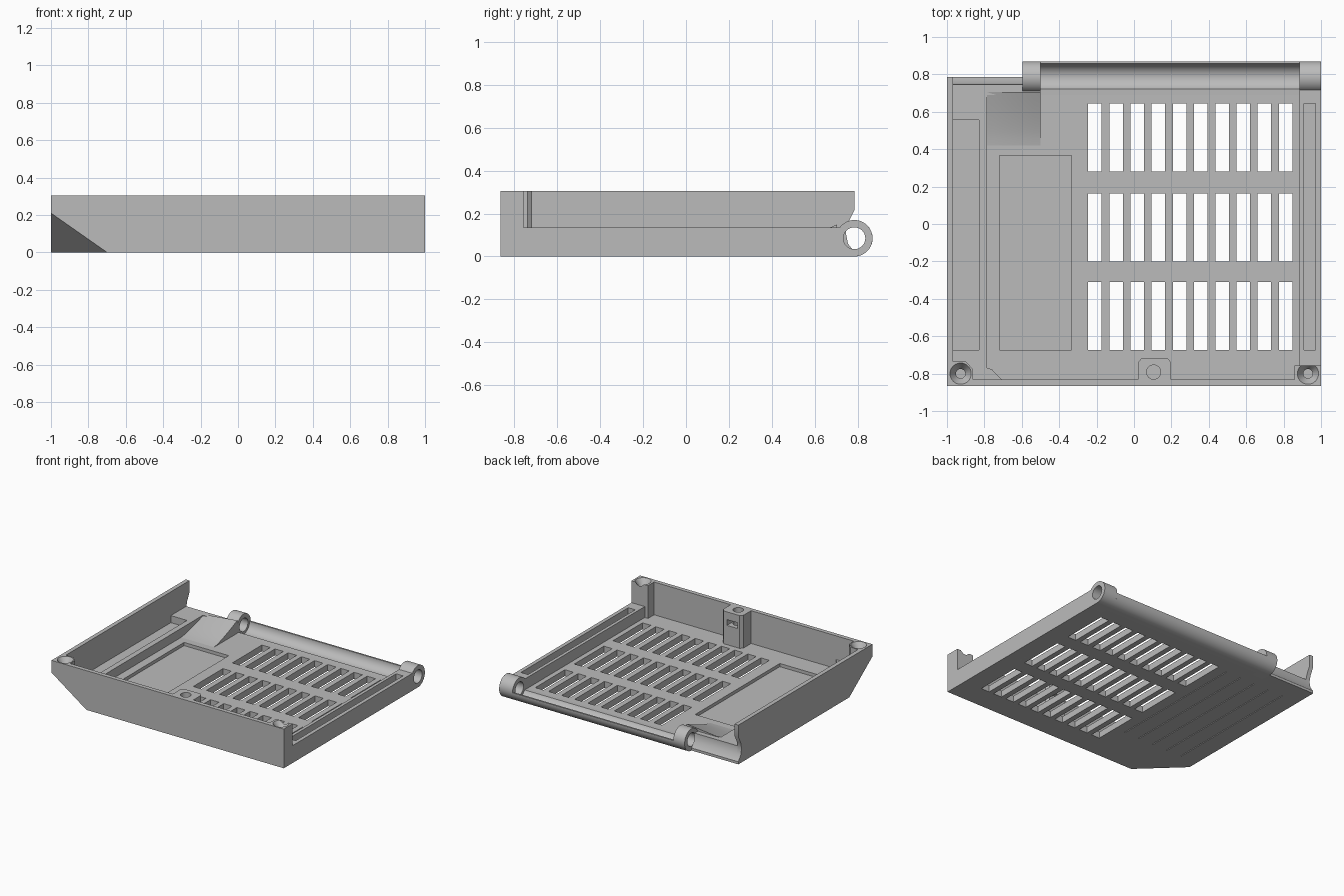
import bpy, bmesh, math
from mathutils import Vector

old = bpy.data.objects.get("Cube")
if old:
    bpy.data.objects.remove(old, do_unlink=True)

grey = bpy.data.materials.new("plain grey")
grey.use_nodes = True
grey.diffuse_color = (0.5, 0.5, 0.5, 1)
grey.node_tree.nodes["Principled BSDF"].inputs["Base Color"].default_value = (0.5, 0.5, 0.5, 1)

FRONT, TOP, FLOOR, LEDGE = -0.865, 0.305, 0.05, 0.12
HINGE_Y, HINGE_Z, HINGE_R = 0.785, 0.085, 0.085
parts = []


def make(name, bm, cutter=False):
    bmesh.ops.recalc_face_normals(bm, faces=bm.faces)
    mesh = bpy.data.meshes.new(name)
    bm.to_mesh(mesh)
    bm.free()
    ob = bpy.data.objects.new(name, mesh)
    bpy.context.collection.objects.link(ob)
    if cutter:
        ob.hide_render = True
    else:
        mesh.materials.append(grey)
        parts.append(ob)
    return ob


def add_prism(bm, axis, pts, lo, hi):
    """Extrude a 2D outline along an axis."""
    place = {"x": lambda p, a: (a, p[0], p[1]), "z": lambda p, a: (p[0], p[1], a)}[axis]
    face = bm.faces.new([bm.verts.new(place(p, lo)) for p in pts])
    ext = bmesh.ops.extrude_face_region(bm, geom=[face])["geom"]
    move = Vector(place((0, 0), hi - lo))
    bmesh.ops.translate(bm, verts=[v for v in ext if isinstance(v, bmesh.types.BMVert)], vec=move)


def prism(name, axis, pts, lo, hi, cutter=False):
    bm = bmesh.new()
    add_prism(bm, axis, pts, lo, hi)
    return make(name, bm, cutter)


def rect(x0, x1, y0, y1):
    return [(x0, y0), (x1, y0), (x1, y1), (x0, y1)]


def arc(r, start, end, n=24, c=(HINGE_Y, HINGE_Z)):
    angles = [math.radians(start + (end - start) * i / n) for i in range(n + 1)]
    return [(c[0] + r * math.cos(a), c[1] + r * math.sin(a)) for a in angles]


def circle(x, y, r, n=32):
    return arc(r, 0, 360 * (n - 1) / n, n - 1, (x, y))


def cut(ob, cutters):
    for c in cutters:
        mod = ob.modifiers.new("cut", "BOOLEAN")
        mod.operation, mod.solver, mod.object = "DIFFERENCE", "EXACT", c
    bpy.context.view_layer.update()
    ev = ob.evaluated_get(bpy.context.evaluated_depsgraph_get())
    mesh = bpy.data.meshes.new_from_object(ev)
    ob.modifiers.clear()
    ob.data = mesh


# Cutters: corner slice, vents, shallow floor recess, underside grooves
bm = bmesh.new()
corner = Vector((-1, FRONT, 0))
tri = [corner + Vector(v) for v in ((0, 0, 0.21), (0.3, 0, 0), (0, 0.285, 0))]
mid = sum(tri, Vector()) / 3
tip = [mid + (p - mid) * 1.6 for p in tri] + [corner - Vector((0.3, 0.3, 0.3))]
bmesh.ops.convex_hull(bm, input=[bm.verts.new(p) for p in tip])
corner_cut = make("corner_cutter", bm, True)

bm = bmesh.new()
for y in (-0.675, -0.2, 0.28):
    for i in range(10):
        x = -0.245 + i * 0.1133
        add_prism(bm, "z", rect(x, x + 0.072, y, y + 0.364), -0.1, 0.2)
vents = make("vent_cutter", bm, True)
recess = prism("recess_cutter", "z", rect(-0.72, -0.335, -0.675, 0.365), 0.025, 0.2, True)

bm = bmesh.new()
for i in range(5):
    x = -0.33 - i * 0.13
    add_prism(bm, "z", rect(x - 0.006, x, -0.5, 0.62), -0.1, 0.006)
grooves = make("groove_cutter", bm, True)
pin_hole = prism("pin_cutter", "x", circle(HINGE_Y, HINGE_Z, 0.051), -2, 2, True)

# Floor and outer walls
floor = prism("floor", "z", rect(-1, 1, FRONT, 0.7), 0, FLOOR)
cut(floor, [corner_cut, vents, recess, grooves])
front_wall = prism("front_wall", "z", rect(-1, 1, FRONT, -0.832), 0, TOP)
cut(front_wall, [corner_cut])
notch = [(0.785, 0), (0.785, 0.02), (0.755, 0.06), (0.745, 0.11)]
side = [(FRONT, 0)] + notch + [(0.755, 0.155), (0.785, 0.215), (0.785, TOP), (FRONT, TOP)]
tall_wall = prism("tall_side_wall", "x", side, -1, -0.967)
cut(tall_wall, [corner_cut])

# Low side wall ending in a hinge lug, with a trough along its top
low_profile = [(FRONT, 0)] + arc(HINGE_R, -90, 144, 40) + [(FRONT, 0.135)]
low_wall = prism("low_side_wall_and_lug", "x", low_profile, 0.885, 1)
trough = prism("trough_cutter", "z", rect(0.91, 0.97, -0.675, 0.645), 0.06, 0.5, True)
cut(low_wall, [trough, pin_hole])

# Inner hinge lug and the open cup between the lugs
lug = prism("inner_hinge_lug", "x", [(0.66, 0)] + arc(HINGE_R, -90, 150, 40) + [(0.66, 0.12)],
            -0.597, -0.5)
cut(lug, [pin_hole])
cup = [(0.69, 0)] + arc(HINGE_R, -90, 0) + arc(0.072, 0, -152) + [(0.69, FLOOR)]
prism("hinge_cup", "x", cup, -0.5, 0.885)

# Raised ledge beside the tall wall, with a trough
ledge_pts = [(-0.99, -0.84), (-0.7, -0.84), (-0.76, -0.777), (-0.785, -0.77),
             (-0.785, 0.7), (-0.99, 0.7)]
ledge = prism("ledge", "z", ledge_pts, 0.01, LEDGE)
ledge_trough = prism("ledge_trough_cutter", "z", rect(-0.968, -0.828, -0.675, 0.555), 0.065, 0.5, True)
cut(ledge, [corner_cut, ledge_trough])
prism("back_strip", "x", [(0.69, 0)] + notch + [(0.745, LEDGE), (0.69, LEDGE)], -0.99, -0.597)

# Ramp blending the floor up to the ledge and lug
bm = bmesh.new()
rows = []
for i in range(9):
    s = i / 8
    x = -0.785 + 0.285 * s
    line = [bm.verts.new((x, 0.42, 0.02))]
    for j in range(9):
        t = j / 8
        rise = (LEDGE - FLOOR) * (1 - s) + 0.1 * s
        line.append(bm.verts.new((x, 0.42 + 0.285 * t, FLOOR + rise * t ** 1.3)))
    line.append(bm.verts.new((x, 0.705, 0.02)))
    rows.append(line)
for a, b in zip(rows, rows[1:]):
    for k in range(len(a)):
        n = (k + 1) % len(a)
        bm.faces.new((a[k], a[n], b[n], b[k]))
bm.faces.new(rows[0])
bm.faces.new(rows[-1])
make("ramp", bm)


# Screw bosses in the front corners, with countersunk holes
def screw_hole(x, y):
    bm = bmesh.new()
    rings = []
    for r, z in ((0.06, 0.31), (0.025, 0.255), (0.025, 0.19)):
        rings.append([bm.verts.new((p[0], p[1], z)) for p in circle(x, y, r)])
    for a, b in zip(rings, rings[1:]):
        for k in range(len(a)):
            n = (k + 1) % len(a)
            bm.faces.new((a[k], a[n], b[n], b[k]))
    bm.faces.new(rings[0])
    bm.faces.new(rings[-1])
    return make("screw_cutter", bm, True)


tall_boss = [(-1, FRONT), (-0.862, FRONT), (-0.862, -0.775), (-0.9, -0.735), (-1, -0.735)]
low_boss = [(0.857, FRONT), (1, FRONT), (1, -0.757), (0.857, -0.757)]
for name, pts, x in (("tall_side_boss", tall_boss, -0.927), ("low_side_boss", low_boss, 0.93)):
    hole = screw_hole(x, -0.8)
    boss = prism(name, "z", pts, 0, TOP)
    cut(boss, [corner_cut, hole])
    for wall in (front_wall, tall_wall):
        cut(wall, [hole])

# Centre post with a screw hole and a nut slot
post = prism("centre_post", "z", [(0.022, -0.85), (0.198, -0.85), (0.198, -0.74), (0.18, -0.718),
                                  (0.04, -0.718), (0.022, -0.74)], 0.01, TOP)
drill = prism("drill_cutter", "z", circle(0.105, -0.792, 0.038), 0.15, 0.5, True)
slot = prism("slot_cutter", "z", rect(0.06, 0.15, -0.825, -0.6), 0.2, 0.245, True)
cut(post, [drill, slot])

# Remove the cutters and smooth the round surfaces
for ob in list(bpy.data.objects):
    if ob.name.split(".")[0].endswith("_cutter"):
        bpy.data.objects.remove(ob, do_unlink=True)
for ob in bpy.context.selected_objects:
    ob.select_set(False)
for ob in parts:
    ob.select_set(True)
bpy.context.view_layer.objects.active = parts[0]
bpy.ops.object.shade_smooth_by_angle(angle=math.radians(30))
